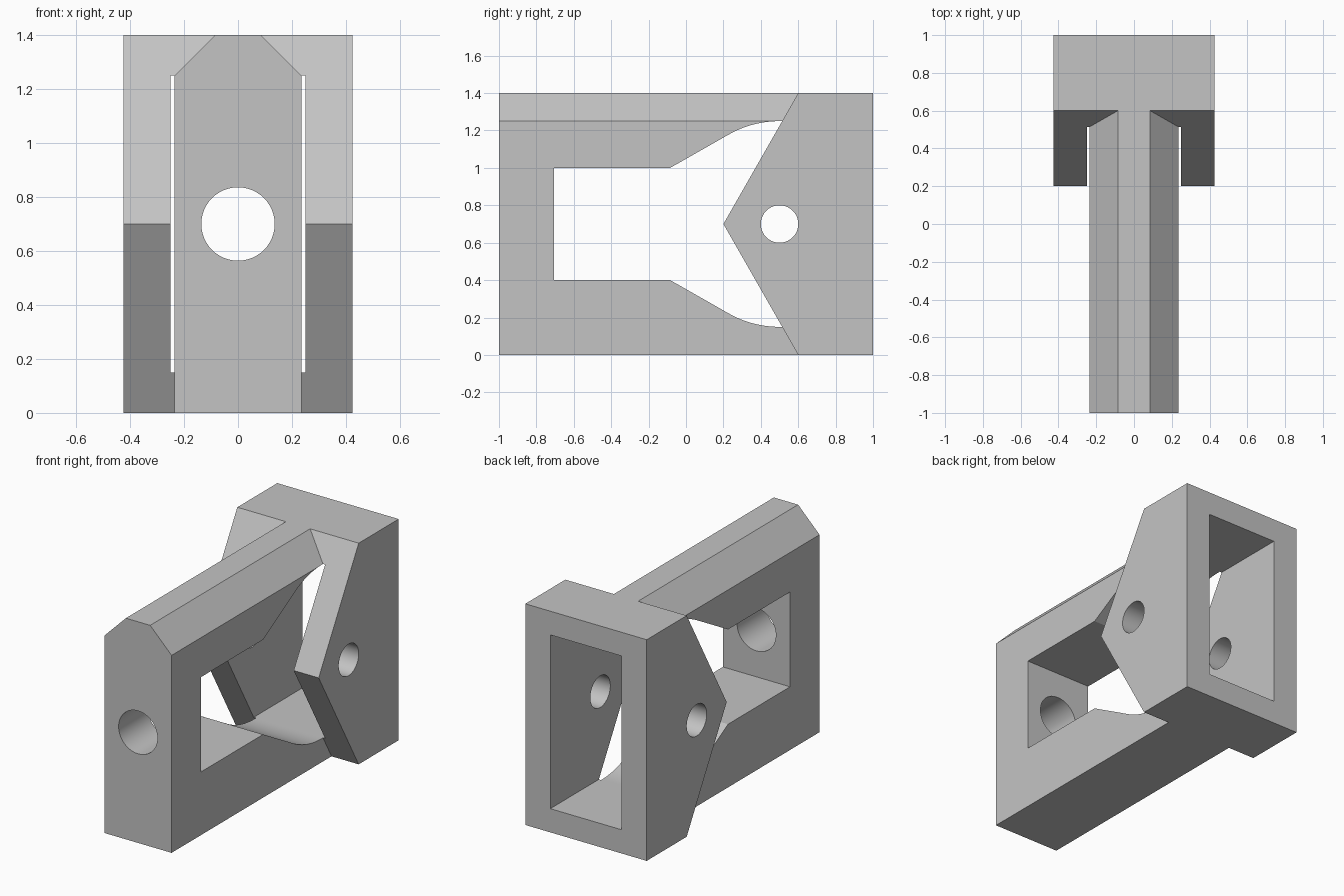
import bpy, bmesh, math
from mathutils import Matrix, Vector

old = bpy.data.objects.get("Cube")
if old:
    bpy.data.objects.remove(old, do_unlink=True)

HEIGHT = 1.4
MID = HEIGHT / 2

grey = bpy.data.materials.new("light grey")
grey.use_nodes = True
colour = (0.55, 0.55, 0.55, 1)
grey.diffuse_color = colour
grey.node_tree.nodes["Principled BSDF"].inputs["Base Color"].default_value = colour


def finish(name, bm):
    bmesh.ops.recalc_face_normals(bm, faces=bm.faces)
    mesh = bpy.data.meshes.new(name)
    bm.to_mesh(mesh)
    bm.free()
    mesh.materials.append(grey)
    obj = bpy.data.objects.new(name, mesh)
    bpy.context.collection.objects.link(obj)
    return obj


def prism(name, points, offset):
    """Extrude a closed outline along an offset."""
    bm = bmesh.new()
    face = bm.faces.new([bm.verts.new(p) for p in points])
    ext = bmesh.ops.extrude_face_region(bm, geom=[face])["geom"]
    verts = [v for v in ext if isinstance(v, bmesh.types.BMVert)]
    bmesh.ops.translate(bm, verts=verts, vec=Vector(offset))
    return finish(name, bm)


def side_prism(name, outline, half):
    return prism(name, [(-half, y, z) for y, z in outline], (2 * half, 0, 0))


def cylinder(name, radius, depth, place, axis):
    bm = bmesh.new()
    matrix = Matrix.Translation(place) @ Matrix.Rotation(math.pi / 2, 4, axis)
    bmesh.ops.create_cone(bm, cap_ends=True, segments=64, radius1=radius,
                          radius2=radius, depth=depth, matrix=matrix)
    return finish(name, bm)


def combine(target, tool, operation):
    """Apply a boolean and remove its helper."""
    mod = target.modifiers.new(operation, 'BOOLEAN')
    mod.operation = operation
    mod.solver = 'EXACT'
    mod.object = tool
    bpy.context.view_layer.objects.active = target
    bpy.ops.object.modifier_apply(modifier=mod.name)
    bpy.data.objects.remove(tool, do_unlink=True)


# Wide rear block with pointed cheeks
body = side_prism("bracket_body", [(0.6, 0), (0.2, MID), (0.6, HEIGHT),
                                   (1, HEIGHT), (1, 0)], 0.425)

# Narrow front bar with chamfered top edges
half_bar = [(0.235, 0), (0.235, 1.25), (0.085, HEIGHT)]
section = half_bar + [(-x, z) for x, z in reversed(half_bar)]
bar = prism("front_bar", [(x, -1, z) for x, z in section], (0, 1.85, 0))
combine(body, bar, 'UNION')

# Opening: narrow slot, sloping throat, rounded into the rear cavity
upper = [(-0.705, 0.3), (-0.085, 0.3)]
for i in range(17):
    a = math.radians(30 * (1 - i / 16))
    upper.append((0.5 - 0.55 * math.sin(a), 0.55 * math.cos(a)))
upper.append((1.2, 0.55))
outline = [(y, MID + h) for y, h in upper]
outline += [(y, MID - h) for y, h in reversed(upper)]
combine(body, side_prism("opening_cutter", outline, 0.25), 'DIFFERENCE')

# Round hole in the front wall and pin holes through both cheeks
combine(body, cylinder("front_hole", 0.136, 0.6, (0, -0.85, MID), 'X'), 'DIFFERENCE')
combine(body, cylinder("pin_hole", 0.1, 1.2, (0, 0.5, MID), 'Y'), 'DIFFERENCE')

# Smooth only the curved walls
bpy.ops.object.select_all(action='DESELECT')
body.select_set(True)
bpy.context.view_layer.objects.active = body
bpy.ops.object.shade_smooth_by_angle(angle=math.radians(20))
